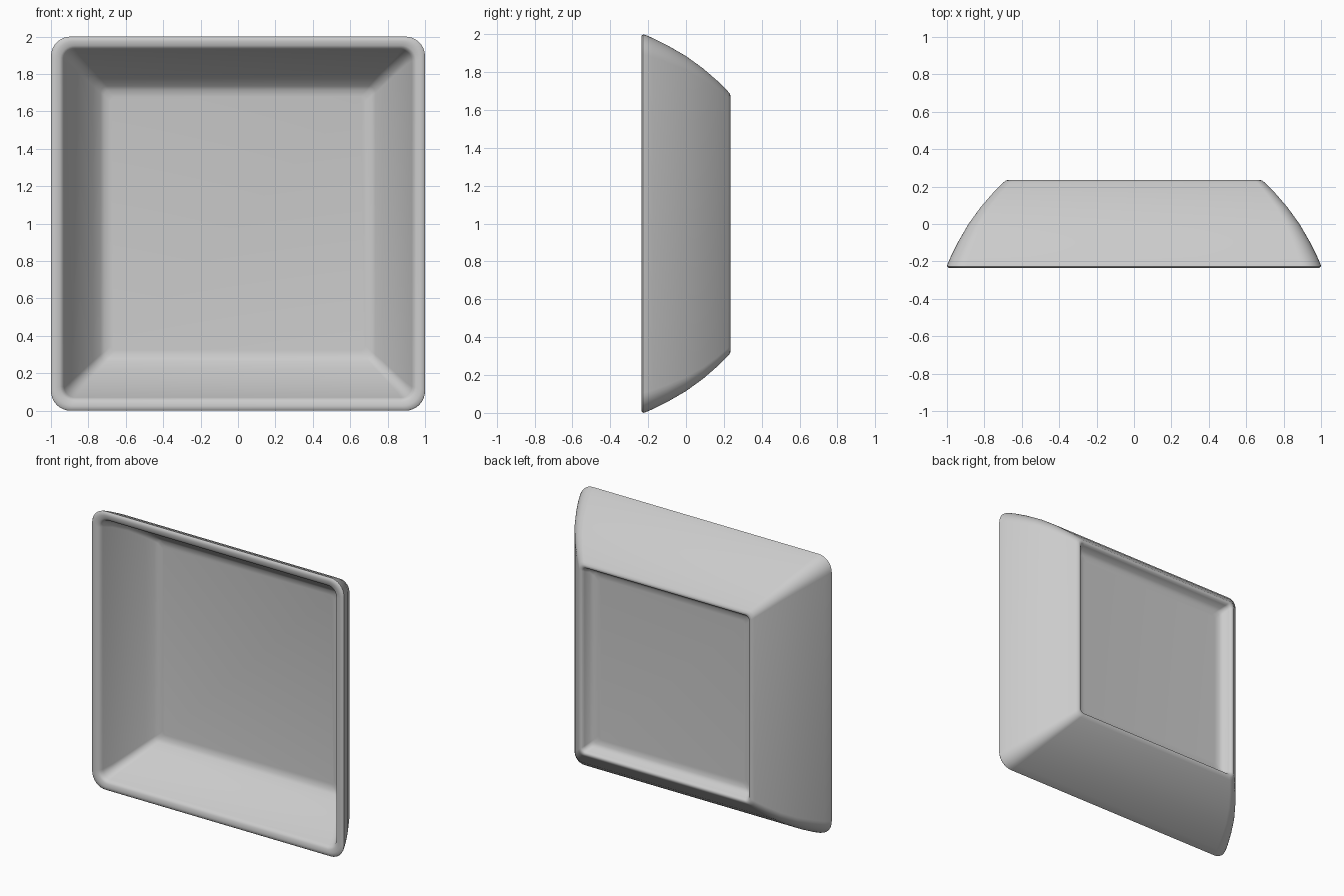
import bpy, bmesh
from math import sin, cos, pi

if "Cube" in bpy.data.objects:
    bpy.data.objects.remove(bpy.data.objects["Cube"])

CORNER_STEPS = 8

# Cross-section from recessed base, over the foot, up the wall, over the rim, to the inner floor
# (half width, depth y, corner radius)
PROFILE = [
    (0.58, 0.160, 0.03), (0.615, 0.163, 0.03), (0.64, 0.178, 0.03),
    (0.655, 0.215, 0.03), (0.663, 0.230, 0.03), (0.673, 0.235, 0.035),
    (0.685, 0.233, 0.04), (0.698, 0.222, 0.04), (0.755, 0.165, 0.05),
    (0.82, 0.09, 0.06), (0.885, 0.00, 0.075), (0.94, -0.095, 0.09),
    (0.98, -0.175, 0.10), (0.997, -0.215, 0.105), (1.0, -0.226, 0.105),
    (0.993, -0.234, 0.10), (0.975, -0.235, 0.095), (0.952, -0.232, 0.08),
    (0.937, -0.222, 0.065), (0.93, -0.205, 0.06), (0.90, -0.14, 0.05),
    (0.845, -0.04, 0.045), (0.775, 0.055, 0.04), (0.735, 0.10, 0.035),
    (0.715, 0.114, 0.03), (0.68, 0.12, 0.03),
]


def rounded_square(bm, half, y, radius):
    """One ring of vertices: a square with rounded corners, facing -y."""
    ring = []
    for q, (sx, sz) in enumerate([(1, 1), (-1, 1), (-1, -1), (1, -1)]):
        for i in range(CORNER_STEPS + 1):
            a = (q + i / CORNER_STEPS) * pi / 2
            x = sx * (half - radius) + radius * cos(a)
            z = sz * (half - radius) + radius * sin(a)
            ring.append(bm.verts.new((x, y, 1 + z)))
    return ring


# Square dish standing on its edge
bm = bmesh.new()
rings = [rounded_square(bm, *p) for p in PROFILE]
for r0, r1 in zip(rings, rings[1:]):
    n = len(r0)
    for i in range(n):
        j = (i + 1) % n
        bm.faces.new((r0[i], r0[j], r1[j], r1[i]))
bm.faces.new(rings[0])
bm.faces.new(rings[-1])
bmesh.ops.recalc_face_normals(bm, faces=bm.faces)

mesh = bpy.data.meshes.new("square_dish")
bm.to_mesh(mesh)
bm.free()
dish = bpy.data.objects.new("square_dish", mesh)
bpy.context.collection.objects.link(dish)
bpy.context.view_layer.objects.active = dish
dish.select_set(True)
bpy.ops.object.shade_smooth_by_angle(angle=0.8)
